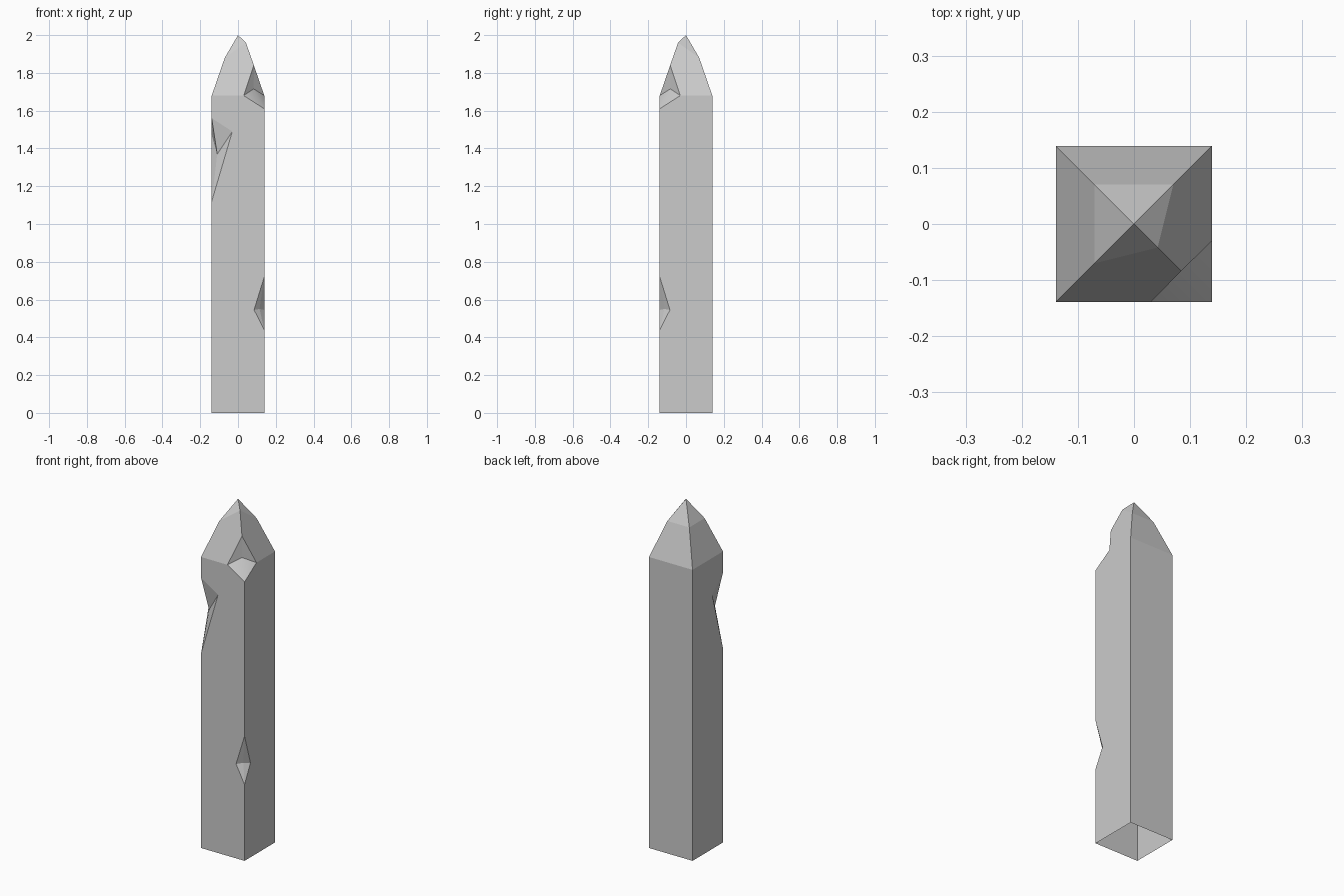
import bpy, bmesh

if "Cube" in bpy.data.objects:
    bpy.data.objects.remove(bpy.data.objects["Cube"])

W = 0.139          # half width of the post
SHOULDER = 1.68    # where the pointed cap begins
bm = bmesh.new()


def v(x, y, z):
    return bm.verts.new((x, y, z))


def face(*verts):
    return bm.faces.new(verts)


def notch(side, top, bottom, front, flank, inner):
    """Chip in a front corner edge: returns (top, front, bottom, flank) verts."""
    t, b = v(side * W, -W, top), v(side * W, -W, bottom)
    f, s, n = v(*front), v(*flank), v(*inner)
    loop = [t, f, b, s]
    for i in range(4):
        face(loop[i], loop[(i + 1) % 4], n)
    return loop


# Foot corners (open underneath) and shoulder corners
foot_fl, foot_fr, foot_br, foot_bl = [v(x, y, 0) for x, y in ((-W, -W), (W, -W), (W, W), (-W, W))]
sh_fl, sh_br, sh_bl = v(-W, -W, SHOULDER), v(W, W, SHOULDER), v(-W, W, SHOULDER)

# Cap: upper ring, skewed at the front right corner, and tip
r = 0.07
ring_fl, ring_br, ring_bl = v(-r, -r, 1.88), v(r, r, 1.88), v(-r, r, 1.88)
ring_fr = v(0.042, -0.042, 1.96)
tip = v(0, 0, 2.0)

# Chipped shoulder at the front right
chip_top = v(0.084, -0.084, 1.84)
chip_f, chip_r = v(0.03, -W, SHOULDER), v(W, -0.03, SHOULDER)
chip_low, chip_in = v(W, -W, 1.61), v(0.083, -0.083, 1.715)
face(chip_top, chip_f, chip_in)
face(chip_top, chip_in, chip_r)
smooth_faces = [face(chip_f, chip_low, chip_in), face(chip_low, chip_r, chip_in)]
for f in smooth_faces:
    f.smooth = True

# Two notches in the front corner edges
lt, lf, lb, ls = notch(-1, 1.56, 1.12, (-0.03, -W, 1.49), (-W, -0.04, 1.47), (-0.11, -0.107, 1.37))
rt, rf, rb, rs = notch(1, 0.72, 0.44, (0.085, -W, 0.545), (W, -0.085, 0.545), (0.114, -0.114, 0.55))

# Shaft sides
face(foot_fl, foot_fr, rb, rf, rt, chip_low, chip_f, sh_fl, lt, lf, lb)
face(foot_fr, foot_br, sh_br, chip_r, chip_low, rt, rs, rb)
face(foot_br, foot_bl, sh_bl, sh_br)
face(foot_bl, foot_fl, lb, ls, lt, sh_fl, sh_bl)

# Cap slopes
face(sh_fl, chip_f, chip_top, ring_fr, ring_fl)
face(chip_r, sh_br, ring_br, ring_fr, chip_top)
face(sh_br, sh_bl, ring_bl, ring_br)
face(sh_bl, sh_fl, ring_fl, ring_bl)
ring = [ring_fl, ring_fr, ring_br, ring_bl]
for i in range(4):
    face(ring[i], ring[(i + 1) % 4], tip)

bmesh.ops.recalc_face_normals(bm, faces=bm.faces[:])
mesh = bpy.data.meshes.new("fence_post")
bm.to_mesh(mesh)
bm.free()
post = bpy.data.objects.new("fence_post", mesh)
bpy.context.collection.objects.link(post)
